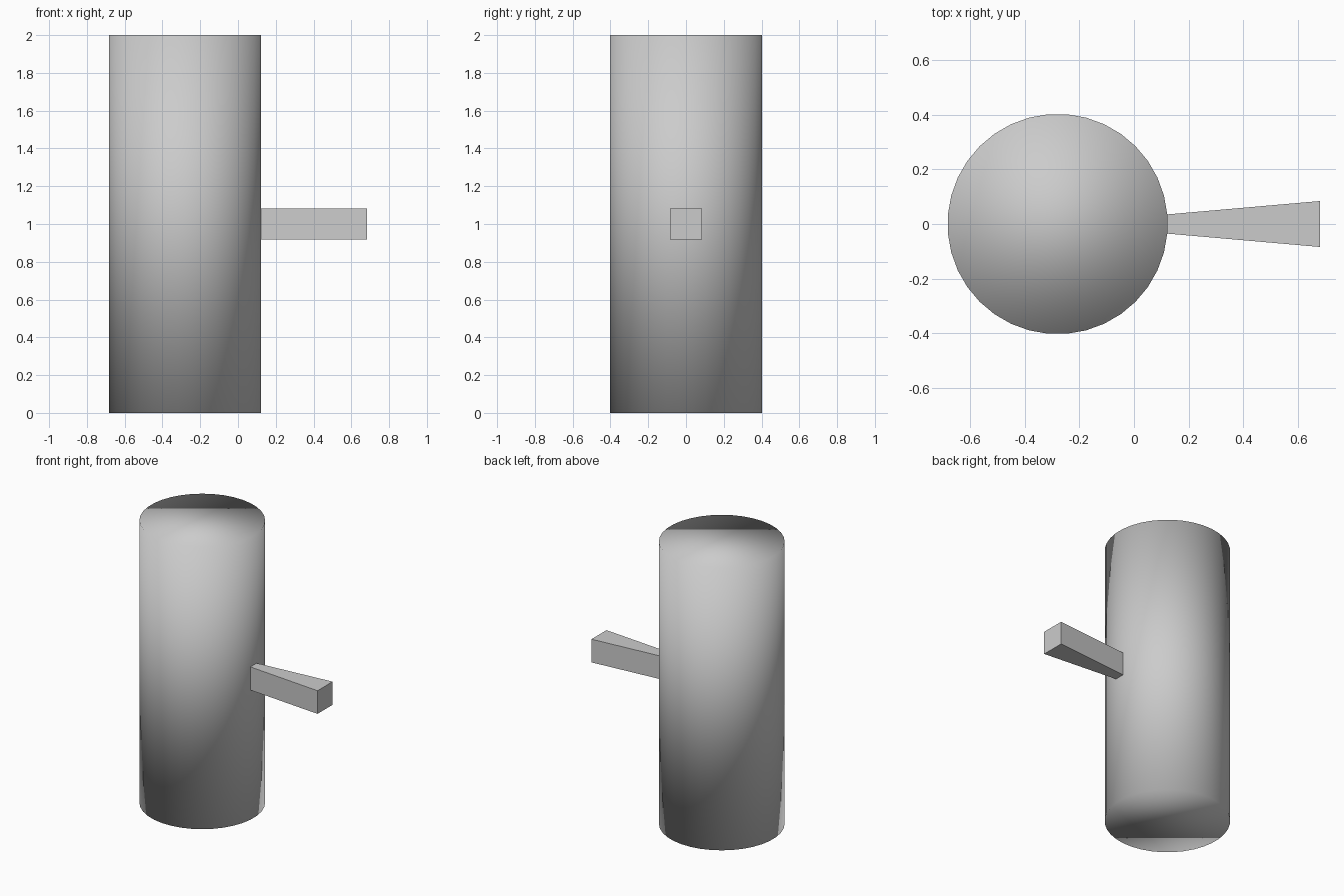
import bpy, bmesh, math

if "Cube" in bpy.data.objects:
    bpy.data.objects.remove(bpy.data.objects["Cube"])

SIDES = 36
AXIS_X = -0.28
APOTHEM = 0.402
RADIUS = APOTHEM / math.cos(math.pi / SIDES)


def prism(name, outline, z0, z1, smooth=False):
    """Extrude a plan outline vertically into a closed solid."""
    bm = bmesh.new()
    base = bm.faces.new([bm.verts.new((x, y, z0)) for x, y in outline])
    ext = bmesh.ops.extrude_face_region(bm, geom=[base])
    top = [v for v in ext["geom"] if isinstance(v, bmesh.types.BMVert)]
    bmesh.ops.translate(bm, verts=top, vec=(0, 0, z1 - z0))
    # the extrusion may consume the base face; close the bottom if so
    bmesh.ops.holes_fill(bm, edges=[e for e in bm.edges if e.is_boundary], sides=0)
    bmesh.ops.recalc_face_normals(bm, faces=bm.faces)
    for f in bm.faces:
        f.smooth = smooth
    me = bpy.data.meshes.new(name)
    bm.to_mesh(me)
    bm.free()
    ob = bpy.data.objects.new(name, me)
    bpy.context.collection.objects.link(ob)
    return ob


# main cylinder, one flat facet facing +x, smooth shaded all over
angles = [2 * math.pi * (i + 0.5) / SIDES for i in range(SIDES)]
circle = [(AXIS_X + RADIUS * math.cos(a), RADIUS * math.sin(a)) for a in angles]
prism("cylinder_body", circle, 0.0, 2.0, smooth=True)

# side arm, as wide as the facet at its root and flaring radially outward
slope = math.tan(math.pi / SIDES)
x_in, x_out = 0.115, 0.682
w_in, w_out = (x_in - AXIS_X) * slope, (x_out - AXIS_X) * slope
prism("side_arm", [(x_in, -w_in), (x_out, -w_out), (x_out, w_out), (x_in, w_in)],
      0.918, 1.082)
